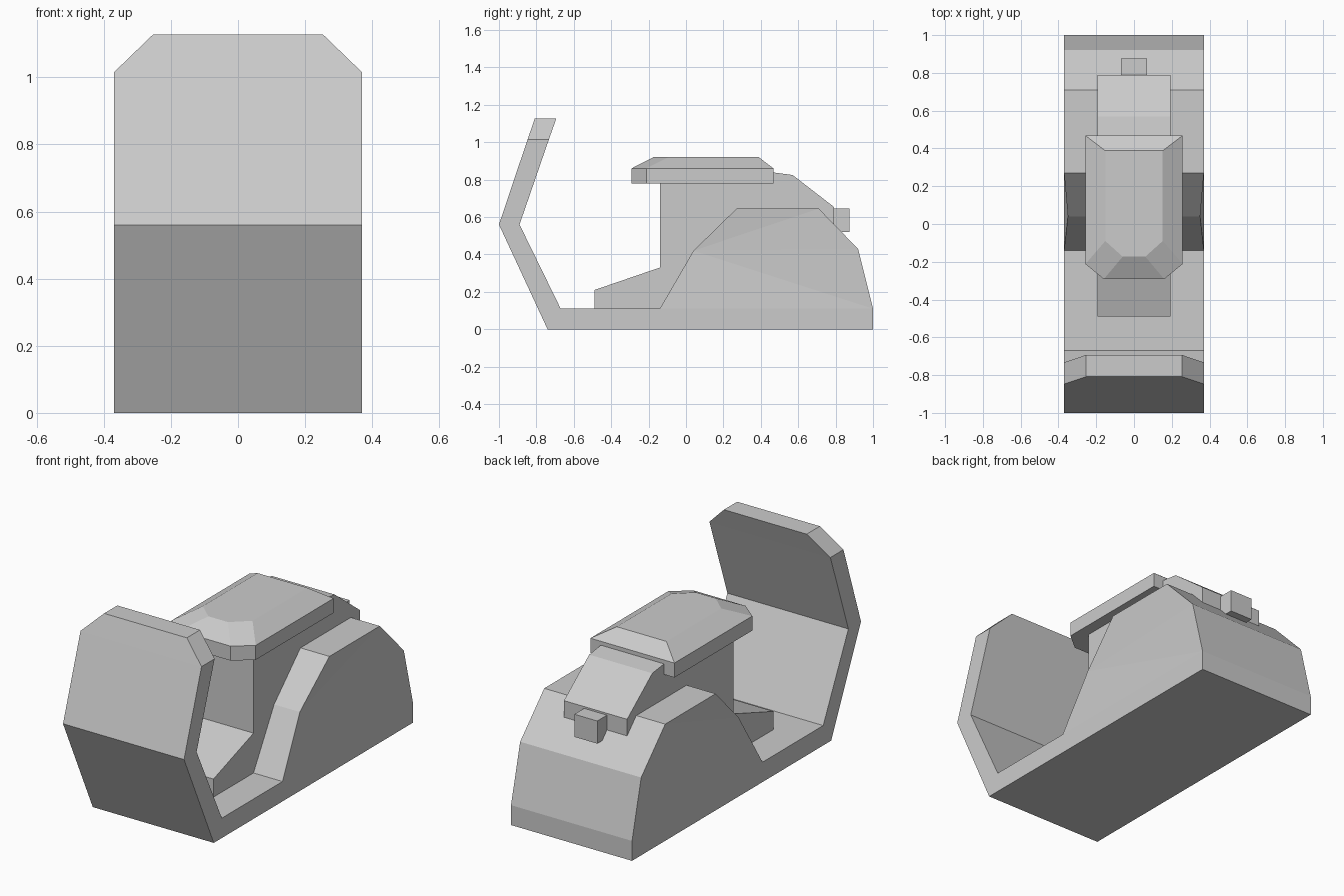
import bpy, bmesh

if "Cube" in bpy.data.objects:
    bpy.data.objects.remove(bpy.data.objects["Cube"])


def finish(name, bm):
    bmesh.ops.recalc_face_normals(bm, faces=bm.faces)
    mesh = bpy.data.meshes.new(name)
    bm.to_mesh(mesh)
    bm.free()
    obj = bpy.data.objects.new(name, mesh)
    bpy.context.collection.objects.link(obj)
    return obj


def side_profile(name, points, width, caps=None):
    """Mirror a (y, z[, half width]) outline across x and join both sides."""
    bm = bmesh.new()
    sides = []
    for s in (-1, 1):
        sides.append([bm.verts.new((s * (p[2] if len(p) > 2 else width), p[0], p[1]))
                      for p in points])
    n = len(points)
    left, right = sides
    for i in range(n):
        j = (i + 1) % n
        bm.faces.new((left[i], left[j], right[j], right[i]))
    for side in sides:
        for cap in caps or [range(n)]:
            bm.faces.new([side[i] for i in cap])
    return finish(name, bm)


# Body: floor, rear hull with slightly pinched sides, and bent front shield
body = [(-.74, 0), (1, 0), (1, .11), (.92, .43), (.71, .645), (.27, .645),
        (.04, .42, .35), (-.14, .11), (-.67, .11), (-.89, .56),
        (-.733, 1.015), (-.693, 1.128, .253), (-.808, 1.128, .253),
        (-.847, 1.015), (-1, .56)]
side_profile("body_shell", body, .37, [
    (0, 1, 2, 7, 8), (6, 7, 2), (6, 2, 3), (6, 3, 4), (6, 4, 5),
    (8, 9, 14, 0), (9, 10, 13, 14), (10, 11, 12, 13)])

# Central pedestal with foot step and sloping tail
side_profile("seat_pedestal", [
    (-.49, .11), (-.49, .21), (-.14, .33), (-.14, .80), (.38, .85),
    (.57, .825), (.79, .655), (.79, .11)], .193)

# Tail light block
side_profile("tail_light", [(.76, .52), (.875, .52), (.875, .645), (.76, .645)], .07)

# Seat cushion: clipped front corners and bevelled top
lower = [(.257, .468), (.257, -.212), (.16, -.292)]
upper = [(.152, .388), (.152, -.09), (.06, -.173)]
bm = bmesh.new()
rings = []
for half, z in ((lower, .78), (lower, .86), (upper, .921)):
    outline = half + [(-x, y) for x, y in reversed(half)]
    rings.append([bm.verts.new((x, y, z)) for x, y in outline])
for a, b in zip(rings, rings[1:]):
    for i in range(6):
        j = (i + 1) % 6
        bm.faces.new((a[i], a[j], b[j], b[i]))
bm.faces.new(rings[0])
bm.faces.new(rings[-1])
finish("seat_cushion", bm)
